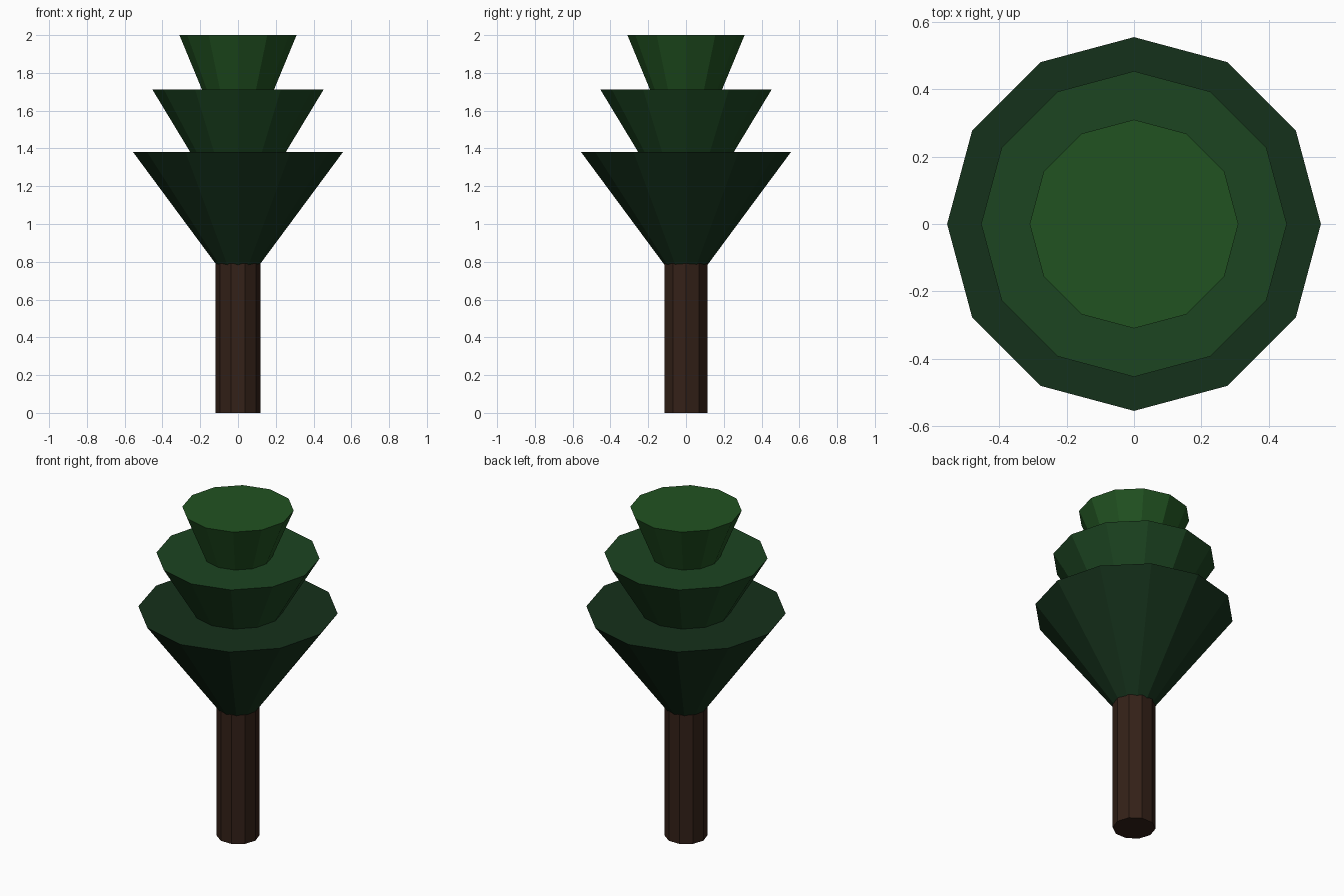
import bpy
import math

if "Cube" in bpy.data.objects:
    bpy.data.objects.remove(bpy.data.objects["Cube"])


def paint(obj, name, rgb):
    mat = bpy.data.materials.new(name)
    mat.diffuse_color = (*rgb, 1)
    mat.use_nodes = True
    mat.node_tree.nodes["Principled BSDF"].inputs["Base Color"].default_value = mat.diffuse_color
    obj.data.materials.append(mat)


# Trunk: ten-sided post with corners on the x axis, meeting the lowest tier
TRUNK_TOP = 0.79
bpy.ops.mesh.primitive_cylinder_add(vertices=10, radius=0.119, depth=TRUNK_TOP,
                                    location=(0, 0, TRUNK_TOP / 2),
                                    rotation=(0, 0, math.pi / 2))
trunk = bpy.context.object
trunk.name = "trunk"
paint(trunk, "bark", (0.034, 0.0152, 0.0091))

# Foliage: three overlapping upturned twelve-sided cones of equal height
CONE_HEIGHT = 0.75
tiers = [
    ("lower_foliage", 0.555, 1.38, (0.0075, 0.0307, 0.0110)),
    ("middle_foliage", 0.454, 1.713, (0.0116, 0.058, 0.0152)),
    ("upper_foliage", 0.31, 2.00, (0.0152, 0.084, 0.0152)),
]
for name, radius, top, rgb in tiers:
    bpy.ops.mesh.primitive_cone_add(vertices=12, radius1=0, radius2=radius,
                                    depth=CONE_HEIGHT,
                                    location=(0, 0, top - CONE_HEIGHT / 2))
    tier = bpy.context.object
    tier.name = name
    paint(tier, name + "_green", rgb)
